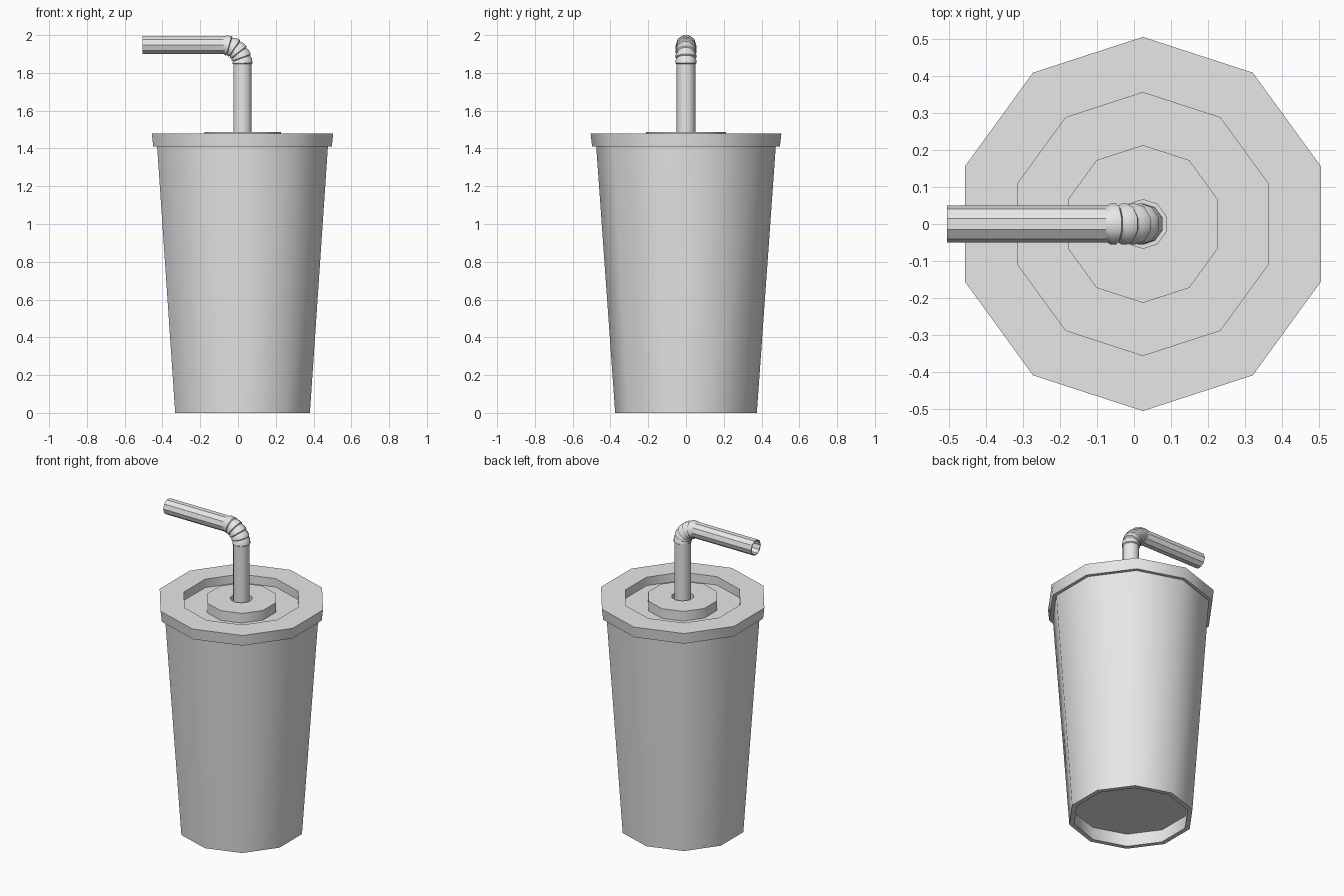
import bpy, bmesh
from math import radians, sin, cos, pi
from mathutils import Matrix, Vector

cube = bpy.data.objects.get("Cube")
if cube:
    bpy.data.objects.remove(cube, do_unlink=True)

SIDES = 10
AXIS_X = 0.024

grey = bpy.data.materials.new("plain grey")
grey.use_nodes = True
grey.diffuse_color = (0.8, 0.8, 0.8, 1)
grey.node_tree.nodes["Principled BSDF"].inputs["Base Color"].default_value = (0.8, 0.8, 0.8, 1)


def loft(name, sections):
    """Join (frame, radius) rings into a closed-loop surface."""
    bm = bmesh.new()
    rings = []
    for frame, r in sections:
        angles = [pi / 2 + 2 * pi * i / SIDES for i in range(SIDES)]
        rings.append([bm.verts.new(frame @ Vector((r * cos(a), r * sin(a), 0))) for a in angles])
    for a, b in zip(rings, rings[1:] + rings[:1]):
        for i in range(SIDES):
            j = (i + 1) % SIDES
            bm.faces.new((a[i], a[j], b[j], b[i]))
    bmesh.ops.recalc_face_normals(bm, faces=bm.faces)
    mesh = bpy.data.meshes.new(name)
    bm.to_mesh(mesh)
    bm.free()
    mesh.materials.append(grey)
    obj = bpy.data.objects.new(name, mesh)
    bpy.context.collection.objects.link(obj)
    bpy.ops.object.select_all(action='DESELECT')
    obj.select_set(True)
    bpy.context.view_layer.objects.active = obj
    bpy.ops.object.shade_smooth_by_angle(angle=radians(40))
    return obj


def lathe(name, profile):
    return loft(name, [(Matrix.Translation((AXIS_X, 0, z)), r) for r, z in profile])


# Tapered cup with a recessed base
lathe("cup", [(0.375, 0), (0.476, 1.42), (0.46, 1.42), (0.36, 0.1), (0.0001, 0.1),
              (0.0001, 0.085), (0.35, 0.085), (0.345, 0)])

# Lid with rim, groove, raised centre and straw hole
lathe("lid", [(0.497, 1.41), (0.505, 1.48), (0.355, 1.48), (0.355, 1.425), (0.213, 1.425),
              (0.213, 1.488), (0.066, 1.488), (0.066, 1.41)])

# Hollow straw: upright tube, ribbed elbow, level mouthpiece
R, WALL, BEND = 0.05, 0.006, 0.1
centre = Vector((AXIS_X - BEND, 0, 1.847))


def elbow(t):
    pos = centre + BEND * Vector((cos(t), 0, sin(t)))
    return Matrix.Translation(pos) @ Matrix.Rotation(-t, 4, 'Y')


RIBS = 5
step = pi / 2 / RIBS
outer = [(Matrix.Translation((AXIS_X, 0, 0.12)), R)]
for k in range(RIBS):
    for part, r in ((0, R), (0.12, R + 0.006), (0.65, R + 0.005), (0.85, R)):
        outer.append((elbow((k + part) * step), r))
outer.append((elbow(pi / 2), R))
tip = Matrix.Translation((-0.505, 0, centre.z + BEND)) @ Matrix.Rotation(-pi / 2, 4, 'Y')
outer.append((tip, R))
inner = [(frame, r - WALL) for frame, r in reversed(outer)]
straw = loft("straw", outer + inner)

# Faceted mouthpiece
for face in straw.data.polygons:
    if face.center.x < centre.x - 0.05:
        face.use_smooth = False
